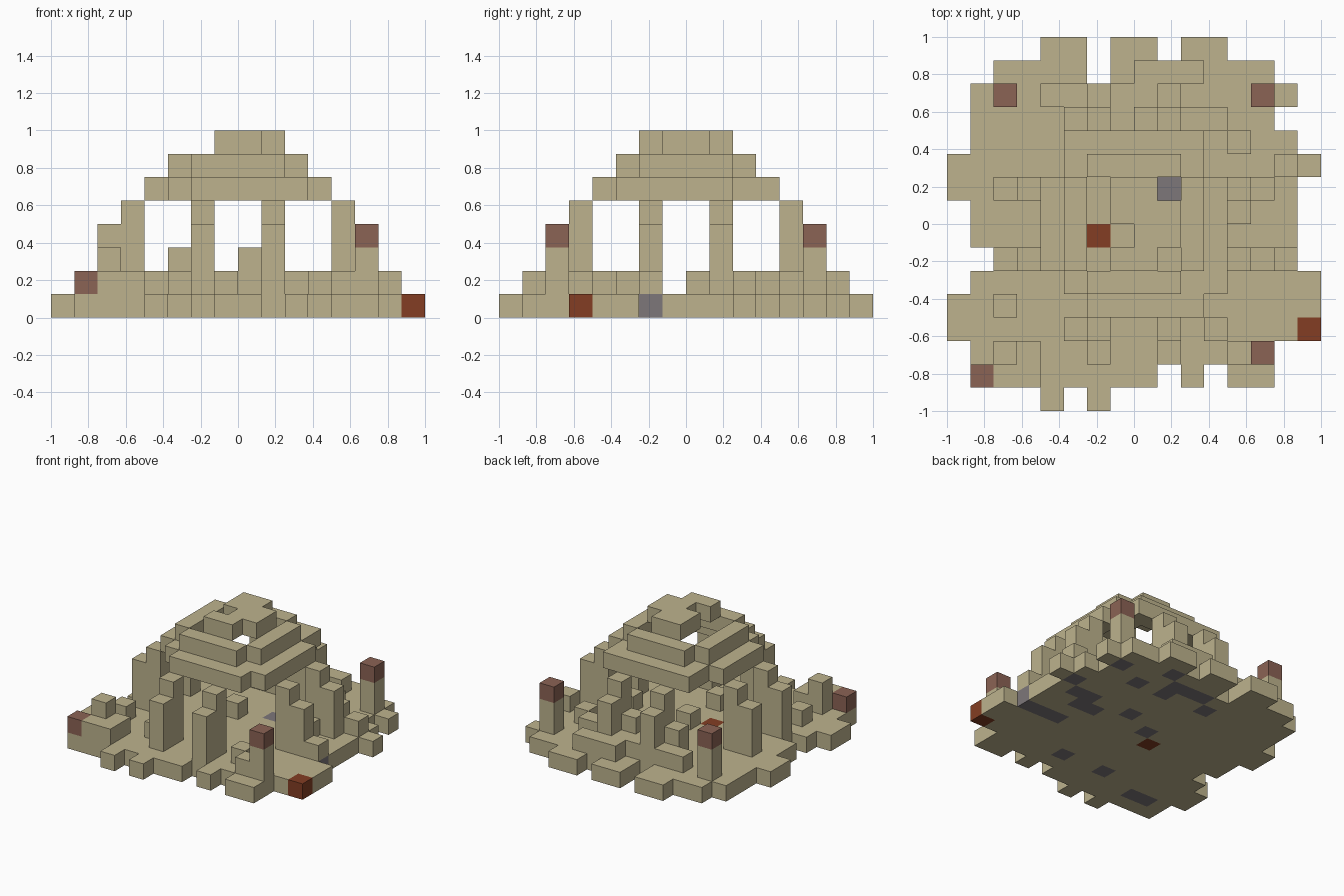
import bpy
import bmesh
from mathutils import Vector

cube = bpy.data.objects.get("Cube")
if cube:
    bpy.data.objects.remove(cube, do_unlink=True)

UNIT = 0.125
HALF = 8
STEPS = [Vector(d) for d in ((1, 0, 0), (-1, 0, 0), (0, 1, 0),
                             (0, -1, 0), (0, 0, 1), (0, 0, -1))]


def material(name, colour):
    mat = bpy.data.materials.new(name)
    mat.use_nodes = True
    mat.diffuse_color = (*colour, 1)
    mat.node_tree.nodes["Principled BSDF"].inputs["Base Color"].default_value = (*colour, 1)
    return mat


MATERIALS = [
    material("sandstone", (0.51, 0.45, 0.27)),
    material("grey_stone", (0.205, 0.184, 0.195)),
    material("dusty_clay", (0.26, 0.125, 0.09)),
    material("rust_red", (0.227, 0.048, 0.017)),
]
SAND, GREY, CLAY, RUST = range(len(MATERIALS))

parts = {}   # part name -> {cell: colour}
taken = set()


def fill(part, xs, ys, zs, colour=SAND):
    """Fill an inclusive block of cells; a single number means one cell."""
    spans = [(s, s) if isinstance(s, int) else s for s in (xs, ys, zs)]
    cells = parts.setdefault(part, {})
    (a, b), (c, d), (e, f) = spans
    for x in range(a, b + 1):
        for y in range(c, d + 1):
            for z in range(e, f + 1):
                cell = (x, y, z)
                if cell not in taken or cell in cells:
                    cells[cell] = colour
                    taken.add(cell)


def build(part, cells):
    """Mesh the outer skin of one part."""
    bm = bmesh.new()
    for cell, colour in cells.items():
        centre = Vector(cell) + Vector((0.5 - HALF, 0.5 - HALF, 0.5))
        for n in STEPS:
            if tuple(int(c + s) for c, s in zip(cell, n)) in taken:
                continue
            u = Vector((n.y, n.z, n.x))
            v = n.cross(u)
            corners = (-u - v, u - v, u + v, v - u)
            face = bm.faces.new([bm.verts.new((centre + (n + k) / 2) * UNIT)
                                 for k in corners])
            face.material_index = colour
    bmesh.ops.remove_doubles(bm, verts=bm.verts, dist=UNIT / 100)
    mesh = bpy.data.meshes.new(part)
    bm.to_mesh(mesh)
    bm.free()
    for mat in MATERIALS:
        mesh.materials.append(mat)
    obj = bpy.data.objects.new(part, mesh)
    bpy.context.collection.objects.link(obj)


# Ragged floor: core, then fringes on each side
fill("floor", (2, 13), (2, 13), 0)
for xs, ys in (((4, 5), 15), ((7, 8), 15), ((10, 11), 15), ((2, 5), 14), ((7, 13), 14),
               ((1, 8), 1), (10, 1), ((12, 13), 1), (4, 0), (6, 0),
               (1, (7, 13)), (0, (9, 10)), (1, (2, 5)), (0, (3, 4)),
               (14, (3, 11)), (14, 13), (15, 10), (15, (3, 5))):
    fill("floor", xs, ys, 0)

# Odd coloured floor stones
for xs, ys in ((13, 13), (14, 10), ((12, 13), 9), ((11, 12), 8), ((12, 14), 6),
               (11, 12), (10, 14), ((7, 9), 13), (9, 12), (6, 12), (9, 9),
               (7, 8), (9, 3), (6, 3), ((2, 3), 2)):
    fill("floor", xs, ys, 0, GREY)
fill("floor", 6, 7, 0, RUST)
fill("floor", 15, 3, 0, RUST)

# Ring of columns, each with a lower buttress outside
for a in (6, 9):
    for inner, outer in ((3, 2), (12, 13)):
        fill("columns", a, inner, (1, 4))
        fill("columns", inner, a, (1, 4))
        fill("buttresses", a, outer, (1, 3))
        fill("buttresses", outer, a, (1, 3))

# Corner posts with clay caps, one of them broken
for x, y in ((13, 2), (13, 13), (2, 13)):
    fill("corner_posts", x, y, (1, 2))
    fill("corner_posts", x, y, 3, CLAY)
fill("broken_post", 2, 2, (1, 2))
fill("broken_post", (2, 3), 1, 1)
fill("broken_post", 3, 2, 1)
fill("broken_post", 1, 1, 1, CLAY)

# Fallen wall stones
for xs, ys in (((4, 5), 13), ((7, 8), 13), ((8, 10), 14), (7, 12), (10, 12), (11, 12),
               (12, 11), (14, 10), (12, 8), (11, 8), (14, 6), (7, 8),
               (2, 4), (5, 3), (11, 3), (12, 2), (7, 5)):
    fill("rubble", xs, ys, 1)
for x in (5, 8):
    fill("rubble", x, 12, (1, 2))

# Stepped dome: lower ring, upper ring and broken cap
fill("dome_lower_ring", (6, 10), 4, 5)
fill("dome_lower_ring", (5, 10), 11, 5)
fill("dome_lower_ring", 11, (5, 9), 5)
fill("dome_lower_ring", 4, (6, 9), 5)
for x in (5, 10):
    for y in (5, 10):
        fill("dome_lower_ring", x, y, 5)
for side in (5, 10):
    fill("dome_upper_ring", (6, 9), side, 6)
    fill("dome_upper_ring", side, (6, 9), 6)
fill("dome_cap", 7, 6, 7)
fill("dome_cap", 7, (8, 9), 7)
fill("dome_cap", 8, (6, 9), 7)
fill("dome_cap", 9, (7, 8), 7)

for part, cells in parts.items():
    build(part, cells)
